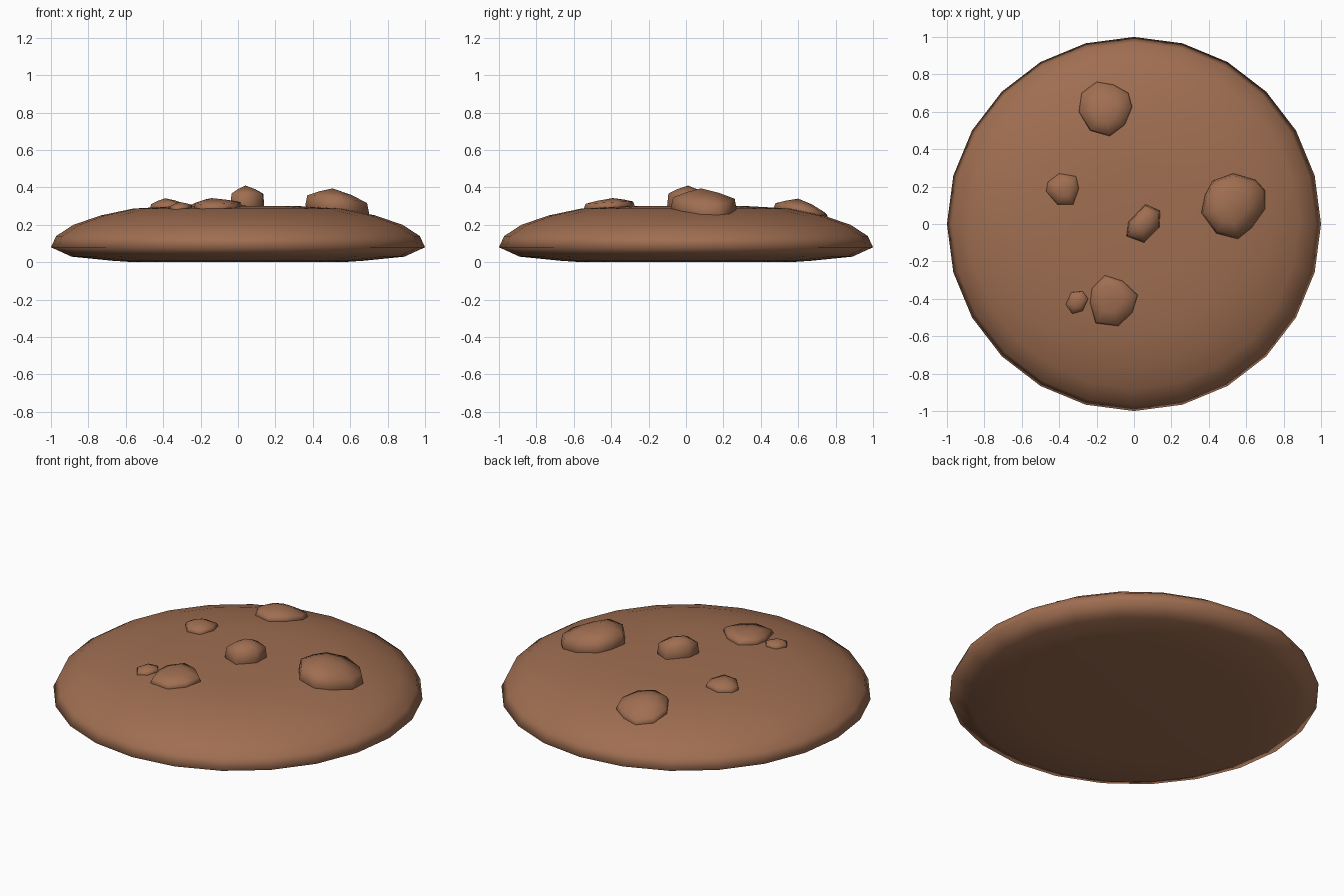
import bpy, bmesh, math

if "Cube" in bpy.data.objects:
    bpy.data.objects.remove(bpy.data.objects["Cube"])

dough = bpy.data.materials.new("baked_brown")
dough.diffuse_color = (0.35, 0.157, 0.083, 1)
dough.use_nodes = True
dough.node_tree.nodes["Principled BSDF"].inputs["Base Color"].default_value = dough.diffuse_color

SIDES = 24
# radius, height pairs from bottom centre to top rim
PROFILE = [(0.55, 0.0), (0.67, 0.008), (0.89, 0.03), (1.0, 0.08), (0.972, 0.14),
           (0.88, 0.20), (0.735, 0.25), (0.56, 0.287), (0.33, 0.30)]
TOP = 0.303


def surface_z(x, y):
    """Height of the upper surface at a point."""
    r = math.hypot(x, y)
    pts = [(0.0, TOP)] + PROFILE[:3:-1]
    for (r0, z0), (r1, z1) in zip(pts, pts[1:]):
        if r <= r1:
            return z0 + (z1 - z0) * (r - r0) / (r1 - r0)
    return 0.1


def loft(name, rings, bottom, top):
    """Skin closed rings, closing both ends with a fan to a point."""
    bm = bmesh.new()
    loops = [[bm.verts.new(p) for p in ring] for ring in rings]
    n = len(loops[0])
    b, t = bm.verts.new(bottom), bm.verts.new(top)
    for i in range(n):
        j = (i + 1) % n
        for lo, hi in zip(loops, loops[1:]):
            bm.faces.new((lo[i], lo[j], hi[j], hi[i]))
        bm.faces.new((b, loops[0][j], loops[0][i]))
        bm.faces.new((t, loops[-1][i], loops[-1][j]))
    bmesh.ops.recalc_face_normals(bm, faces=bm.faces)
    for f in bm.faces:
        f.smooth = True
    me = bpy.data.meshes.new(name)
    bm.to_mesh(me)
    bm.free()
    me.materials.append(dough)
    ob = bpy.data.objects.new(name, me)
    bpy.context.collection.objects.link(ob)
    return ob


# Round biscuit body
angles = [2 * math.pi * i / SIDES for i in range(SIDES)]
loft("biscuit_body",
     [[(r * math.cos(a), r * math.sin(a), z) for a in angles] for r, z in PROFILE],
     (0, 0, 0), (0, 0, TOP))


def chip(name, outline, apex, lift):
    """Faceted lump: buried base, shoulder following the surface, peaked top."""
    ax, ay, az = apex
    cx = sum(p[0] for p in outline) / len(outline)
    cy = sum(p[1] for p in outline) / len(outline)
    base, edge, shoulder, upper = [], [], [], []
    for x, y in outline:
        s = surface_z(x, y)
        base.append((cx + (x - cx) * 0.9, cy + (y - cy) * 0.9, s - 0.05))
        edge.append((x, y, s + lift * 0.15))
        sx, sy = cx + (x - cx) * 0.94, cy + (y - cy) * 0.94
        sz = min(s + lift, az - 0.012)
        shoulder.append((sx, sy, sz))
        upper.append((ax + (sx - ax) * 0.55, ay + (sy - ay) * 0.55,
                      sz + (az - sz) * 0.55))
    loft(name, [base, edge, shoulder, upper], (cx, cy, surface_z(cx, cy) - 0.08), apex)


# Chocolate chips, outlines seen from above
chip("chip_right", [(.53, .27), (.65, .235), (.70, .18), (.70, .08), (.63, -.02),
                    (.555, -.08), (.44, -.05), (.36, .06), (.38, .155), (.42, .23)],
     (.505, .08, .395), .06)
chip("chip_back", [(-.20, .76), (-.11, .745), (-.03, .70), (-.01, .625), (-.05, .53),
                   (-.13, .47), (-.235, .50), (-.295, .60), (-.28, .70)],
     (-.16, .60, .34), .025)
chip("chip_left", [(-.40, .27), (-.31, .255), (-.295, .19), (-.325, .105),
                   (-.41, .105), (-.47, .175), (-.46, .225)],
     (-.39, .19, .342), .02)
chip("chip_centre", [(.06, .105), (.14, .07), (.135, -.02), (.055, -.10),
                     (-.04, -.065), (-.03, .01)],
     (.04, .01, .41), .065)
chip("chip_front", [(-.155, -.275), (-.06, -.305), (.02, -.38), (-.01, -.475),
                    (-.085, -.545), (-.205, -.53), (-.235, -.42), (-.225, -.345)],
     (-.14, -.39, .343), .025)
chip("chip_small", [(-.335, -.365), (-.275, -.36), (-.245, -.40), (-.275, -.465),
                    (-.33, -.48), (-.365, -.43)],
     (-.31, -.42, .322), .015)
